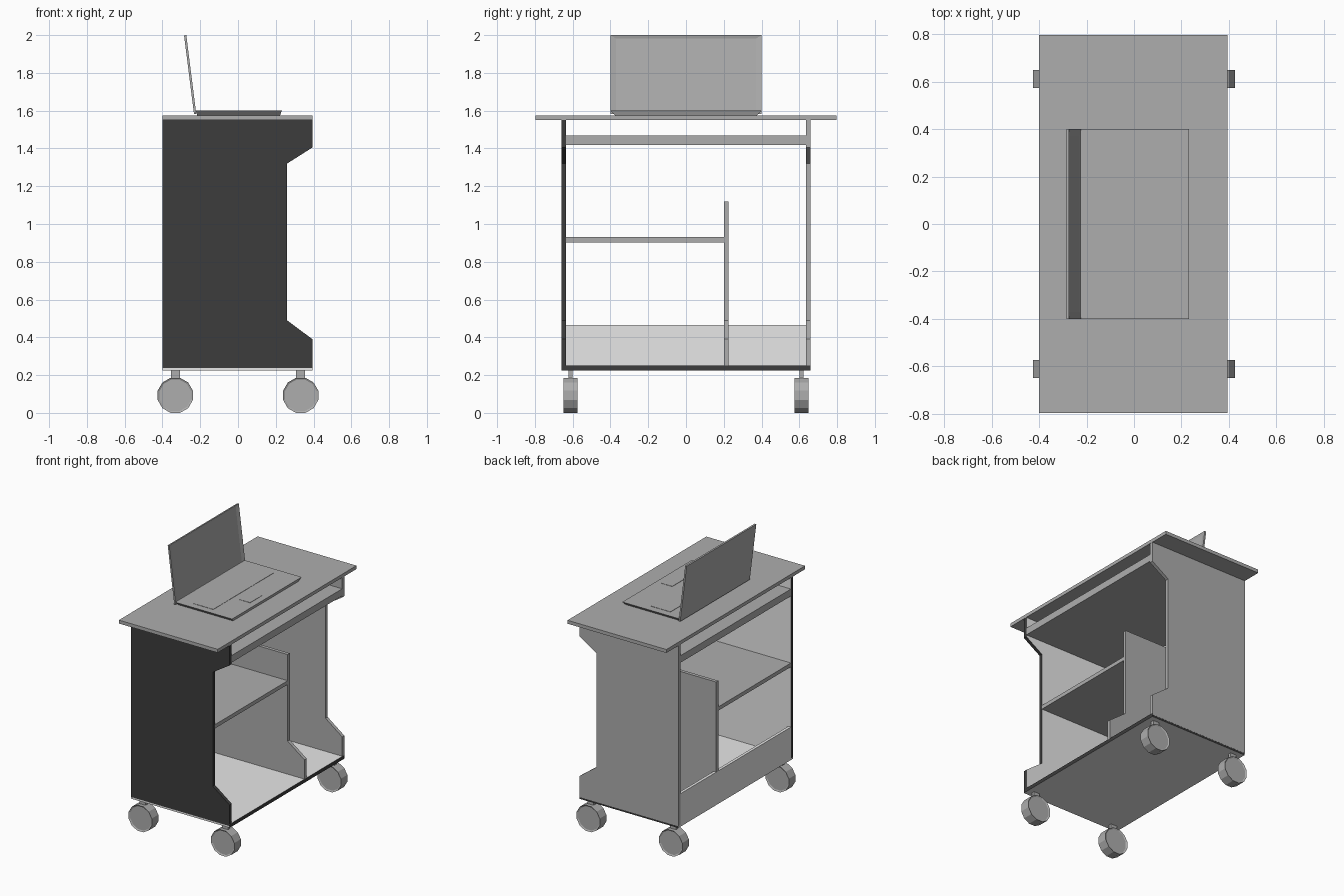
import bpy, bmesh, math
from mathutils import Matrix, Vector

if "Cube" in bpy.data.objects:
    bpy.data.objects.remove(bpy.data.objects["Cube"])


def material(name, v):
    m = bpy.data.materials.new(name)
    m.diffuse_color = (v, v, v, 1)
    m.use_nodes = True
    m.node_tree.nodes["Principled BSDF"].inputs["Base Color"].default_value = m.diffuse_color
    return m


GREY = material("mid grey", 0.42)
LIGHT = material("light grey", 0.8)
DARK = material("charcoal", 0.045)


def finish(name, bm, *mats):
    bmesh.ops.recalc_face_normals(bm, faces=bm.faces)
    me = bpy.data.meshes.new(name)
    bm.to_mesh(me)
    bm.free()
    for m in mats:
        me.materials.append(m)
    ob = bpy.data.objects.new(name, me)
    bpy.context.collection.objects.link(ob)
    return ob


def box_bm(x0, x1, y0, y1, z0, z1):
    bm = bmesh.new()
    bmesh.ops.create_cube(bm, size=1)
    for v in bm.verts:
        v.co = Vector((x1 if v.co.x > 0 else x0,
                       y1 if v.co.y > 0 else y0,
                       z1 if v.co.z > 0 else z0))
    return bm


def box(name, dims, mat=GREY):
    return finish(name, box_bm(*dims), mat)


def paint(ob, direction, index):
    """Give faces pointing along a direction another material slot."""
    for p in ob.data.polygons:
        if p.normal.dot(Vector(direction)) > 0.9:
            p.material_index = index


def panel(name, profile, y0, y1, *mats):
    """Extrude an x-z profile along y."""
    bm = bmesh.new()
    f = bm.faces.new([bm.verts.new((x, y0, z)) for x, z in profile])
    g = bmesh.ops.extrude_face_region(bm, geom=[f])["geom"]
    bmesh.ops.translate(bm, vec=(0, y1 - y0, 0),
                        verts=[v for v in g if isinstance(v, bmesh.types.BMVert)])
    return finish(name, bm, *mats)


# Desk top
box("desk_top", (-0.4, 0.395, -0.797, 0.797, 1.55, 1.575))

# Side panels with the knee cut-out at the open side
side = [(-0.4, 0.237), (0.394, 0.237), (0.394, 0.39), (0.26, 0.49),
        (0.26, 1.32), (0.394, 1.405), (0.394, 1.55), (-0.4, 1.55)]
left = panel("left_side_panel", side, -0.66, -0.635, DARK, LIGHT)
paint(left, (0, 1, 0), 1)
panel("right_side_panel", side, 0.635, 0.66, GREY)

# Bottom board with a dark edge band, and low back board
bottom = box("bottom_board", (-0.399, 0.395, -0.659, 0.659, 0.224, 0.25), LIGHT)
bottom.data.materials.append(DARK)
paint(bottom, (1, 0, 0), 1)
paint(bottom, (0, 1, 0), 1)
box("back_board", (-0.401, -0.38, -0.635, 0.635, 0.25, 0.465), LIGHT)

# Divider, shelf and keyboard tray
divider = [(-0.4, 0.25), (0.394, 0.25), (0.394, 0.39), (0.26, 0.49),
           (0.26, 1.12), (-0.4, 1.12)]
panel("divider", divider, 0.2, 0.225, GREY)
box("shelf", (-0.4, 0.26, -0.635, 0.2, 0.902, 0.93))
box("keyboard_tray", (-0.4, 0.394, -0.635, 0.635, 1.417, 1.468))

# Casters: stem plus twelve-sided wheel with recessed hub faces
for sx in (-1, 1):
    for sy in (-1, 1):
        tag = ("back" if sx < 0 else "front") + ("_left" if sy < 0 else "_right")
        x, y = sx * 0.332, sy * 0.612
        box("caster_stem_" + tag,
            (x - 0.024, x + 0.024, y - 0.011, y + 0.011, 0.15, 0.225))
        bm = bmesh.new()
        bmesh.ops.create_cone(bm, cap_ends=True, segments=12, radius1=0.0963,
                              radius2=0.0963, depth=0.075)
        bmesh.ops.rotate(bm, verts=bm.verts, matrix=Matrix.Rotation(math.radians(15), 3, 'Z'))
        bmesh.ops.rotate(bm, verts=bm.verts, matrix=Matrix.Rotation(math.radians(90), 3, 'X'))
        bmesh.ops.translate(bm, verts=bm.verts, vec=(x, y, 0.093))
        caps = [f for f in bm.faces if len(f.verts) == 12]
        bmesh.ops.inset_individual(bm, faces=caps, thickness=0.01, depth=-0.006)
        finish("caster_wheel_" + tag, bm, GREY)

# Laptop base, narrower underneath
bm = box_bm(-0.225, 0.232, -0.4, 0.4, 1.575, 1.6)
for v in bm.verts:
    if v.co.z < 1.59:
        v.co.x *= 0.96
        v.co.y *= 0.94
finish("laptop_base", bm, GREY)
box("laptop_keyboard", (-0.118, 0.046, -0.35, 0.347, 1.598, 1.602))
box("laptop_touchpad", (0.1, 0.185, -0.125, 0.015, 1.598, 1.602))

# Laptop lid, leaning back, with a recessed screen
bm = box_bm(-0.012, 0, -0.4, 0.4, 0, 0.42)
bm.normal_update()
screen = [f for f in bm.faces if f.normal.x > 0.9]
bmesh.ops.inset_region(bm, faces=screen, thickness=0.025, depth=-0.006)
for v in screen[0].verts:
    v.co.y *= 0.97
bmesh.ops.rotate(bm, verts=bm.verts, matrix=Matrix.Rotation(math.radians(-7.2), 3, 'Y'))
bmesh.ops.translate(bm, verts=bm.verts, vec=(-0.221, 0, 1.583))
finish("laptop_lid", bm, GREY)
